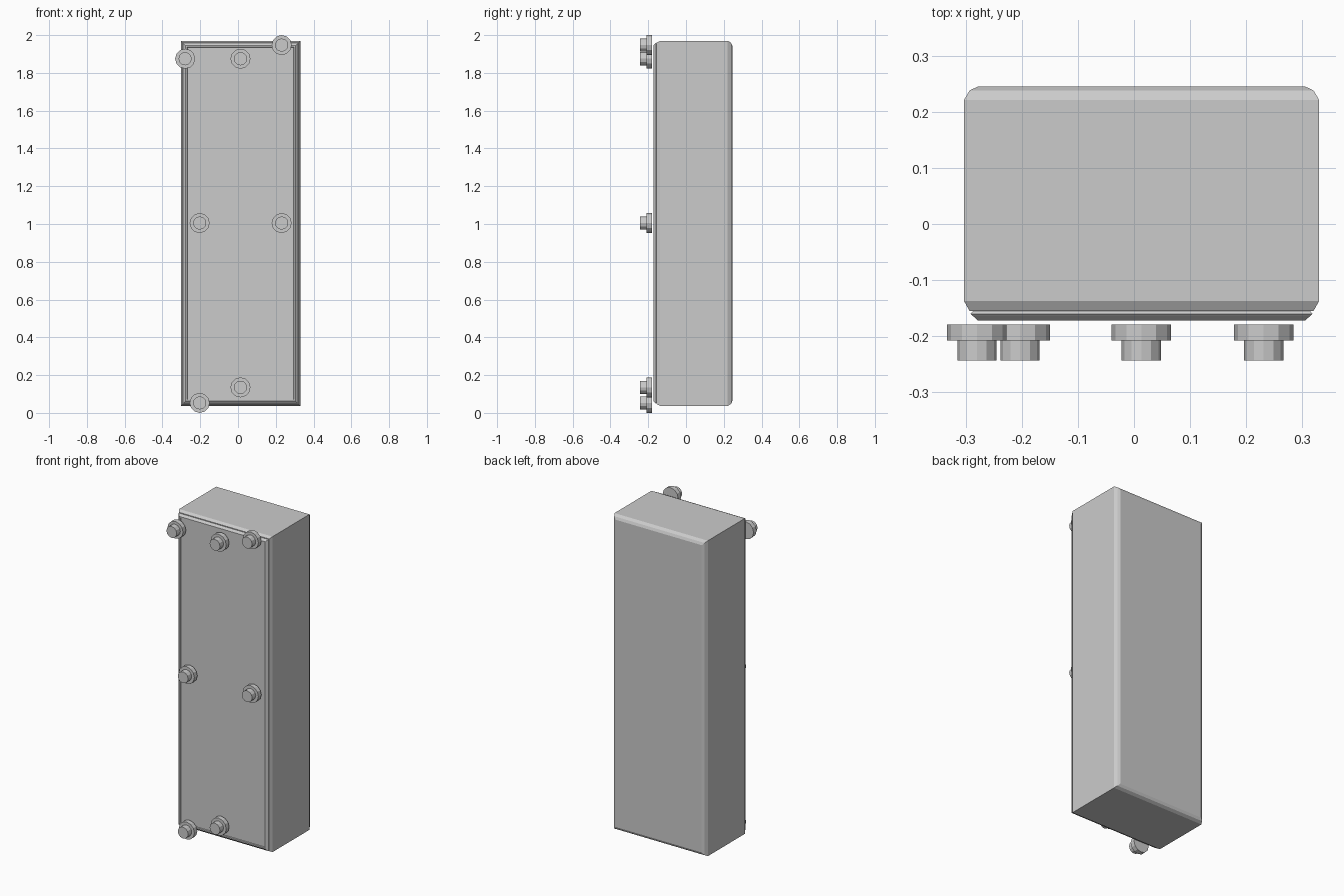
import bpy, bmesh, math
from mathutils import Matrix

if "Cube" in bpy.data.objects:
    bpy.data.objects.remove(bpy.data.objects["Cube"])

# Outer rectangle of the cabinet as seen from the front
X0, X1, Z0, Z1 = -0.303, 0.330, 0.037, 1.970


def finish(name, bm):
    bmesh.ops.recalc_face_normals(bm, faces=bm.faces)
    me = bpy.data.meshes.new(name)
    bm.to_mesh(me)
    bm.free()
    ob = bpy.data.objects.new(name, me)
    bpy.context.collection.objects.link(ob)
    return ob


def stepped_box(name, profile):
    """Loft rectangles along y; profile holds (inset, y) pairs."""
    bm = bmesh.new()
    rings = []
    for i, y in profile:
        corners = [(X0 + i, Z0 + i), (X1 - i, Z0 + i), (X1 - i, Z1 - i), (X0 + i, Z1 - i)]
        rings.append([bm.verts.new((x, y, z)) for x, z in corners])
    for a, b in zip(rings, rings[1:]):
        for k in range(4):
            n = (k + 1) % 4
            bm.faces.new((a[k], a[n], b[n], b[k]))
    bm.faces.new(rings[0])
    bm.faces.new(rings[-1])
    return finish(name, bm)


def bolt(name, x, z, parts):
    """Stack of twelve-sided discs; parts holds (radius, back y, front y)."""
    bm = bmesh.new()
    for r, ya, yb in parts:
        m = Matrix.Translation((x, (ya + yb) / 2, z)) @ Matrix.Rotation(math.pi / 2, 4, 'X')
        bmesh.ops.create_cone(bm, cap_ends=True, segments=12, radius1=r, radius2=r,
                              depth=abs(ya - yb), matrix=m)
    return finish(name, bm)


# Cabinet body with rounded back and front edges
stepped_box("cabinet_body", [(0.025, 0.245), (0.010, 0.238), (0, 0.221), (0, -0.137),
                             (0.010, -0.155)])

# Door panel with chamfered edge and a thin raised rim
stepped_box("door_panel", [(0.017, -0.154), (0.012, -0.160), (0.016, -0.164),
                           (0.025, -0.172), (0.033, -0.172), (0.035, -0.168)])

# Bolts in front of the door: wide washer and smaller head
spots = [(-0.280, 1.875), (0.013, 1.875), (0.231, 1.947), (-0.203, 1.005),
         (0.231, 1.005), (0.013, 0.135), (-0.203, 0.053)]
for n, (x, z) in enumerate(spots, 1):
    bolt(f"door_bolt_{n}", x, z, [(0.053, -0.179, -0.208), (0.035, -0.208, -0.243)])
